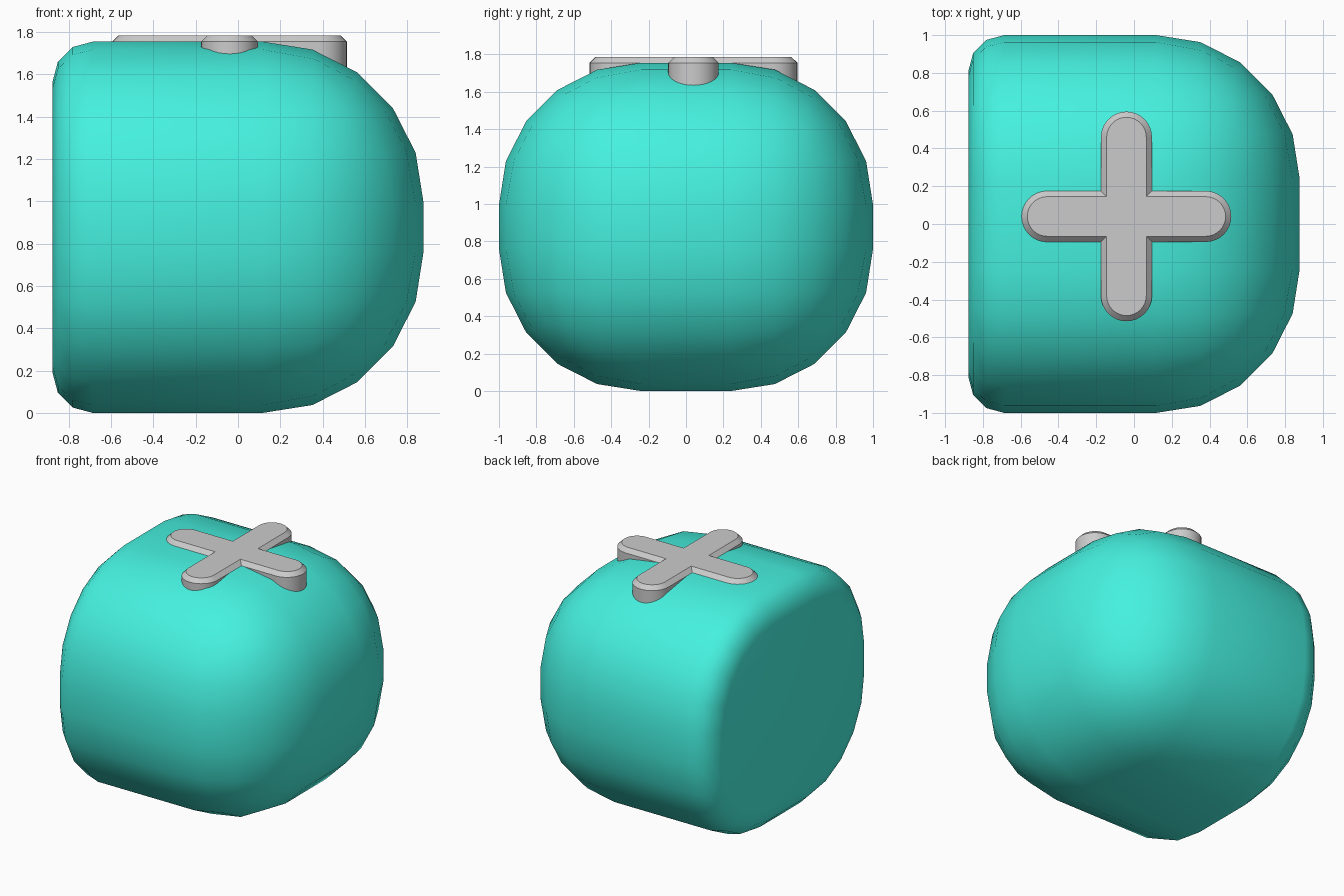
import bpy, bmesh
from math import sin, cos, pi, radians

if "Cube" in bpy.data.objects:
    bpy.data.objects.remove(bpy.data.objects["Cube"])

def finish(name, bm, angle=None, mat=None):
    bmesh.ops.recalc_face_normals(bm, faces=bm.faces)
    mesh = bpy.data.meshes.new(name)
    bm.to_mesh(mesh)
    bm.free()
    ob = bpy.data.objects.new(name, mesh)
    bpy.context.collection.objects.link(ob)
    if mat:
        mesh.materials.append(mat)
    bpy.ops.object.select_all(action='DESELECT')
    ob.select_set(True)
    bpy.context.view_layer.objects.active = ob
    bpy.ops.object.shade_smooth_by_angle(angle=radians(angle))
    return ob

teal = bpy.data.materials.new("teal")
teal.diffuse_color = (0.06, 0.88, 0.74, 1)
teal.use_nodes = True
teal.node_tree.nodes["Principled BSDF"].inputs["Base Color"].default_value = teal.diffuse_color

HX, HY, H = 0.877, 1.0, 1.755

# Body: box with large rounding everywhere except around the flat left end
bm = bmesh.new()
bmesh.ops.create_cube(bm, size=1)
for v in bm.verts:
    v.co = (v.co.x * 2 * HX, v.co.y * 2 * HY, (v.co.z + 0.5) * H)
big = [e for e in bm.edges if any(v.co.x > 0 for v in e.verts)]
bmesh.ops.bevel(bm, geom=big, offset=0.76, offset_type='OFFSET', segments=5,
                profile=0.5, affect='EDGES', clamp_overlap=False)
# Small rounding around the left end
rim = [e for e in bm.edges if all(v.co.x < -HX + 1e-4 for v in e.verts)]
bmesh.ops.bevel(bm, geom=rim, offset=0.19, offset_type='OFFSET', segments=3,
                profile=0.5, affect='EDGES', clamp_overlap=False)
finish("body", bm, 40, teal)

# Cross on top: four round-ended arms with a chamfered upper edge
CX, CY, REACH, R, TOP, BOTTOM = -0.04, 0.04, 0.555, 0.135, 1.785, 1.6
outline = []
for k in range(4):
    a = k * pi / 2
    arm = [(REACH - R + R * cos(t), R * sin(t))
           for t in (-pi / 2 + pi * i / 16 for i in range(17))] + [(R, R)]
    outline += [(CX + x * cos(a) - y * sin(a), CY + x * sin(a) + y * cos(a))
                for x, y in arm]
bm = bmesh.new()
base = bm.faces.new([bm.verts.new((x, y, BOTTOM)) for x, y in outline])
ext = bmesh.ops.extrude_face_region(bm, geom=[base], use_keep_orig=True)
for v in ext['geom']:
    if isinstance(v, bmesh.types.BMVert):
        v.co.z = TOP
rim = [e for e in bm.edges if all(v.co.z > TOP - 1e-4 for v in e.verts)]
bmesh.ops.bevel(bm, geom=rim, offset=0.03, segments=1, affect='EDGES')
finish("top_cross", bm, 30)
